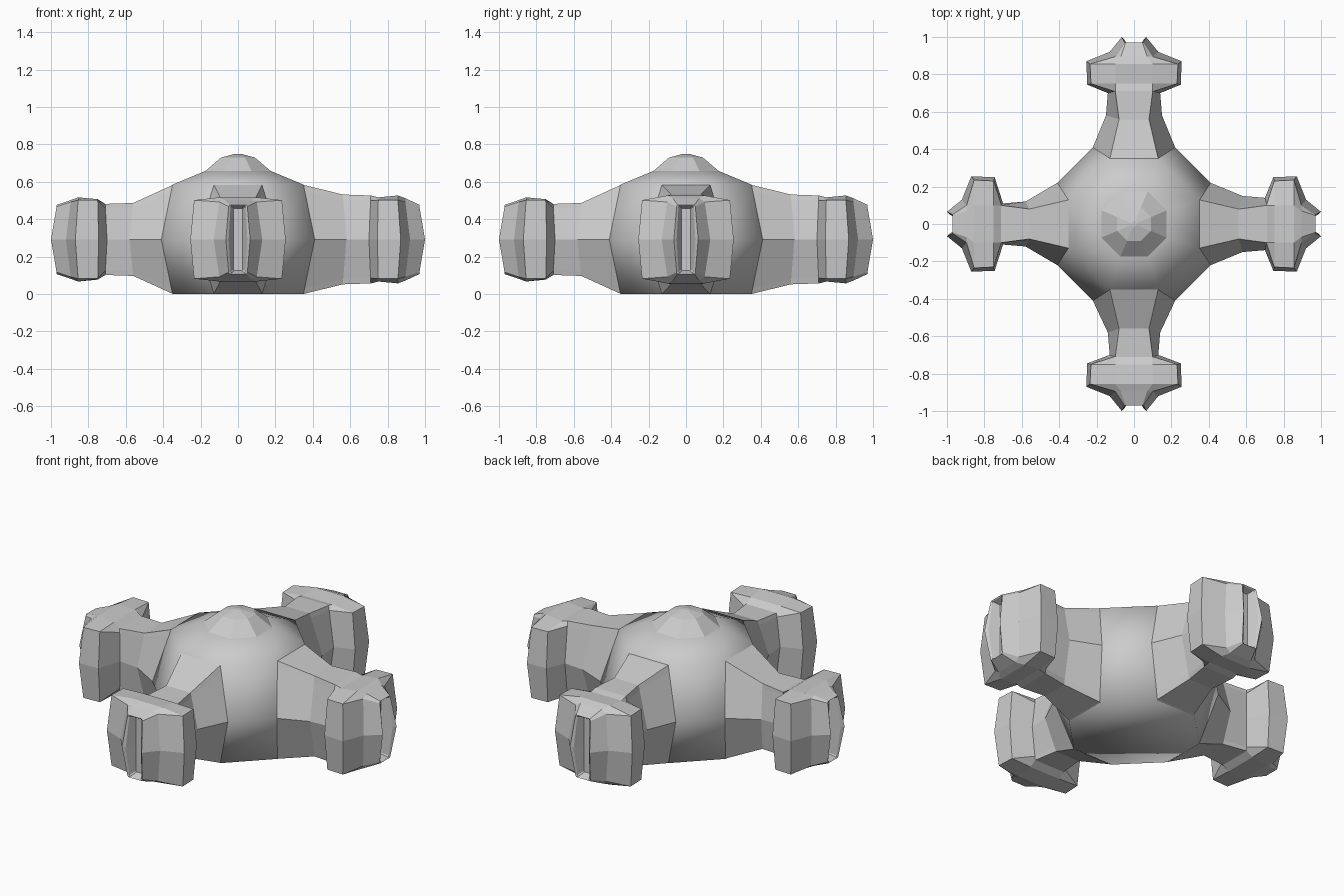
import bpy, bmesh, math
from mathutils import Matrix, Vector

if "Cube" in bpy.data.objects:
    bpy.data.objects.remove(bpy.data.objects["Cube"])

ZC = 0.292  # mid height of the arms


def loft(bm, rings, close_first=False, close_last=True):
    """Bridge equal-length rings of points with quads."""
    rows = [[bm.verts.new(p) for p in ring] for ring in rings]
    n = len(rows[0])
    faces = []
    for a, b in zip(rows, rows[1:]):
        for i in range(n):
            j = (i + 1) % n
            faces.append(bm.faces.new((a[i], a[j], b[j], b[i])))
    if close_first:
        faces.append(bm.faces.new(rows[0][::-1]))
    if close_last:
        faces.append(bm.faces.new(rows[-1]))
    return faces


def finish(bm, name, smooth):
    bmesh.ops.recalc_face_normals(bm, faces=bm.faces)
    for f in bm.faces:
        f.smooth = smooth
    me = bpy.data.meshes.new(name)
    bm.to_mesh(me)
    bm.free()
    ob = bpy.data.objects.new(name, me)
    bpy.context.collection.objects.link(ob)
    return ob


def octagon(a, b, z):
    return [(a, -b, z), (a, b, z), (b, a, z), (-b, a, z),
            (-a, b, z), (-a, -b, z), (-b, -a, z), (b, -a, z)]


def section(r_top, crown, h, shoulder, hs, r_mid, mid):
    """Ten-sided arm section: crown corners, shoulders and widest mid edge."""
    half = [(r_top, crown, h), (r_top, shoulder, hs), (r_mid, mid, 0),
            (r_top, shoulder, -hs), (r_top, crown, -h)]
    pts = half + [(r, -w, z) for r, w, z in reversed(half)]
    return [Vector((r, w, z + ZC)) for r, w, z in pts]


def plain(r_top, crown, h, r_mid, mid):
    """Hexagonal section with the shoulder lying on the crown-to-mid line."""
    t = 0.12
    ring = section(r_top, crown, h, crown + t * (mid - crown), h * (1 - t), r_mid, mid)
    for i in (1, 3, 6, 8):
        ring[i].x = r_top + t * (r_mid - r_top)
    return ring


def arm(name, angle, neck_h, neck_w, knob_h):
    rings = [
        plain(0.345, 0.13, 0.293, 0.41, 0.22),                   # root
        plain(0.56, 0.08, neck_h, 0.58, neck_w),                 # neck
        plain(0.71, 0.10, neck_h - 0.005, 0.70, neck_w - 0.01),  # neck end
        section(0.75, 0.10, knob_h - 0.01, 0.23, 0.21, 0.745, 0.25),
        section(0.855, 0.10, knob_h, 0.235, 0.21, 0.87, 0.255),
        section(0.895, 0.07, knob_h - 0.015, 0.10, 0.20, 0.92, 0.13),
        section(0.97, 0.045, 0.185, 0.05, 0.175, 1.0, 0.065),    # tip rim
        section(0.965, 0.035, 0.18, 0.04, 0.172, 0.985, 0.05),
        section(0.925, 0.02, 0.165, 0.025, 0.16, 0.925, 0.025),  # slot floor
    ]
    bm = bmesh.new()
    loft(bm, rings)
    bm.transform(Matrix.Rotation(angle, 4, 'Z'))
    return finish(bm, name, False)


# Smooth rounded hub
bm = bmesh.new()
loft(bm, [octagon(0.35, 0.13, 0.0), octagon(0.41, 0.22, ZC),
          octagon(0.35, 0.13, 0.585), octagon(0.175, 0.073, 0.658)],
     close_first=True)
finish(bm, "hub", True)

# Faceted cap on top of the hub
bm = bmesh.new()
loft(bm, [octagon(0.175, 0.073, 0.657), octagon(0.09, 0.037, 0.73),
          octagon(0.015, 0.006, 0.75)])
finish(bm, "hub_cap", False)

# Four knobbed arms, slightly slimmer on the left and front
arm("right_arm", 0, 0.24, 0.15, 0.235)
arm("back_arm", math.pi / 2, 0.24, 0.15, 0.235)
arm("left_arm", math.pi, 0.195, 0.12, 0.225)
arm("front_arm", -math.pi / 2, 0.195, 0.14, 0.225)
